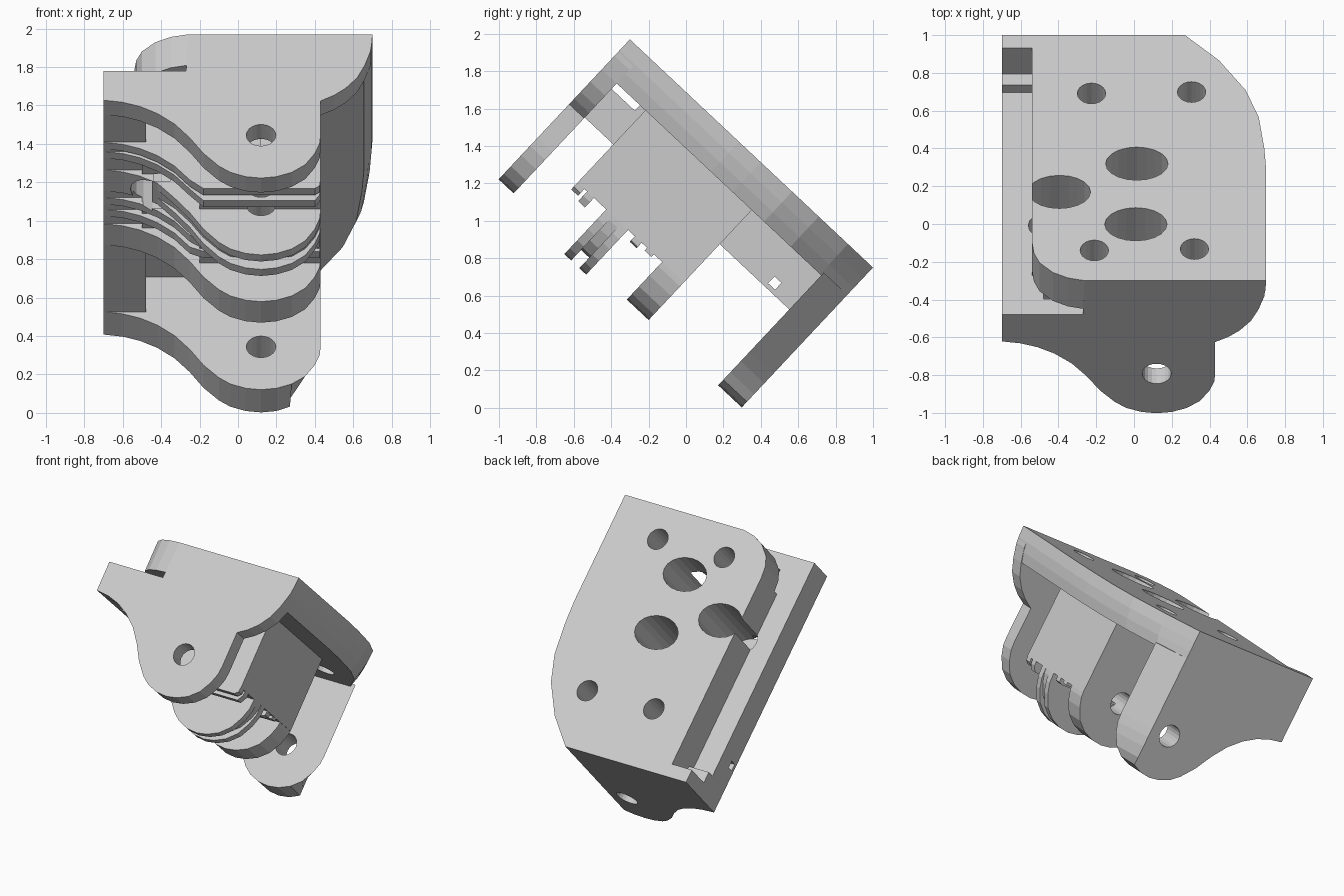
import bpy, bmesh, math

if "Cube" in bpy.data.objects:
    bpy.data.objects.remove(bpy.data.objects["Cube"])

grey = bpy.data.materials.new("light grey")
grey.diffuse_color = (0.6, 0.6, 0.6, 1)
grey.use_nodes = True
grey.node_tree.nodes["Principled BSDF"].inputs["Base Color"].default_value = grey.diffuse_color


def place(x, u, v):
    """Tilted frame: u runs down the mounting plate, v is depth below its outer face."""
    return (x, -0.3 + 0.729 * u - 0.684 * v, 1.97 - 0.684 * u - 0.729 * v)


def add_loops(bm, loops):
    """Skin a closed solid through equal-length loops of (x, u, v) points."""
    rings = [[bm.verts.new(place(*p)) for p in loop] for loop in loops]
    n = len(rings[0])
    for a, b in zip(rings, rings[1:]):
        for i in range(n):
            j = (i + 1) % n
            bm.faces.new((a[i], a[j], b[j], b[i]))
    bm.faces.new(rings[0])
    bm.faces.new(rings[-1])


def finish(name, bm):
    bmesh.ops.recalc_face_normals(bm, faces=bm.faces)
    me = bpy.data.meshes.new(name)
    bm.to_mesh(me)
    bm.free()
    me.materials.append(grey)
    ob = bpy.data.objects.new(name, me)
    bpy.context.collection.objects.link(ob)
    return ob


def solid(name, loops):
    bm = bmesh.new()
    add_loops(bm, loops)
    return finish(name, bm)


def box(name, x0, x1, u0, u1, v0, v1):
    xv = [(x0, v0), (x1, v0), (x1, v1), (x0, v1)]
    return slab(name, xv, u0, u1)


def slab(name, xv, u0, u1, clamp0=9, clamp1=9):
    """Extrude an (x, v) profile along u, limiting x at either end."""
    return solid(name, [[(min(x, c), u, v) for x, v in xv]
                        for u, c in ((u0, clamp0), (u1, clamp1))])


# Shared flowing edge of the lugs, wall side to rounded tip
EDGE = [(-0.7, 0.47), (-0.6, 0.485), (-0.51, 0.515), (-0.42, 0.565), (-0.33, 0.64),
        (-0.25, 0.74), (-0.18, 0.85), (-0.1, 0.94), (-0.04, 0.985), (0.04, 1.016),
        (0.12, 1.026), (0.2, 1.016), (0.28, 0.985), (0.35, 0.93), (0.4, 0.85),
        (0.425, 0.78), (0.43, 0.72)]


def lug(base, cap=2.0, stretch=1.0):
    edge = [(x, min(v * (stretch if v > 0.6 else 1), cap)) for x, v in EDGE]
    return [(-0.7, base)] + edge + [(0.43, base)]


parts = []

# Mounting plate with rounded corners and a rolled right side
OUTLINE = [(-0.26, 0), (-0.35, 0.02), (-0.43, 0.06), (-0.5, 0.13), (-0.53, 0.2),
           (-0.54, 0.28), (-0.54, 1.783), (0.27, 1.783), (0.45, 1.6), (0.59, 1.385),
           (0.66, 1.19), (0.69, 0.96), (0.7, 0.8), (0.7, 0)]
parts.append(solid("mounting_plate", [
    [(x - (k if x > 0.3 else 0), u, v) for x, u in OUTLINE]
    for v, k in ((0, 0), (0.08, 0.005), (0.15, 0.02), (0.22, 0.045))]))

# Top lug flares out to the rolled side of the plate
flare = [(0.43, 0.475), (0.5, 0.435), (0.56, 0.385), (0.62, 0.31), (0.66, 0.22),
         (0.69, 0.12), (0.7, 0), (-0.26, 0), (-0.27, 0.26)]
parts.append(slab("top_lug", [(-0.7, 0.26)] + EDGE + flare, 0, 0.11))

# Bottom lug, cut back by the plate corner
parts.append(slab("bottom_lug", lug(0.2), 1.61, 1.783, 0.43, 0.27))
parts.append(box("bottom_rim", -0.7, -0.5, 1.69, 1.783, 0, 0.4))

# Left wall with its ledge
parts.append(box("left_wall", -0.7, -0.48, 0.05, 1.75, 0.26, 0.47))
parts.append(box("wall_joint", -0.54, -0.48, 0.28, 1.75, 0.1, 0.47))

# Central block, middle lug, thin fins and short ribs
parts.append(box("central_block", -0.2, 0.43, 0.32, 1.1, 0.2, 0.75))
parts.append(box("block_side", -0.5, -0.2, 0.32, 1.1, 0.2, 0.5))
parts.append(slab("middle_lug", lug(0.26), 0.94, 1.1))
for i, (u0, u1, cap, s) in enumerate((
        (0.32, 0.37, 0.8, 1), (0.39, 0.44, 0.82, 1), (0.74, 0.79, 0.79, 1),
        (0.83, 0.88, 0.77, 1), (0.53, 0.58, 2, 1.05), (0.58, 0.64, 1.0, 1),
        (0.64, 0.69, 2, 1.05))):
    parts.append(slab("fin_%d" % (i + 1), lug(0.26, cap, s), u0, u1))

# Hole cutters
cut = bmesh.new()


def ring(n=20):
    return [(math.cos(2 * math.pi * i / n), math.sin(2 * math.pi * i / n)) for i in range(n)]


def bore(x, u, rx, ru, depth):
    add_loops(cut, [[(x + rx * c, u + ru * s, v) for c, s in ring()] for v in (-0.1, depth)])


for x, u in ((-0.225, 1.36), (0.305, 1.37), (-0.21, 0.22), (0.32, 0.23)):
    bore(x, u, 0.075, 0.075, 0.3)
for x, u in ((0.015, 0.85), (0.01, 0.41), (-0.395, 0.645)):
    bore(x, u, 0.165, 0.12, 0.55)
# Pivot bore through all lugs
add_loops(cut, [[(0.12 + 0.077 * c, u, 0.72 + 0.077 * s) for c, s in ring()]
                for u in (-0.2, 2.0)])
# Small square hole in the left wall
add_loops(cut, [[(x, 1.457 + a, 0.42 + b) for a, b in
                 ((-0.025, -0.025), (0.025, -0.025), (0.025, 0.025), (-0.025, 0.025))]
                for x in (-0.9, -0.3)])
cutter = finish("hole_cutter", cut)
cutter.hide_render = True
cutter.hide_set(True)

for ob in parts:
    m = ob.modifiers.new("holes", 'BOOLEAN')
    m.operation = 'DIFFERENCE'
    m.solver = 'EXACT'
    m.object = cutter
